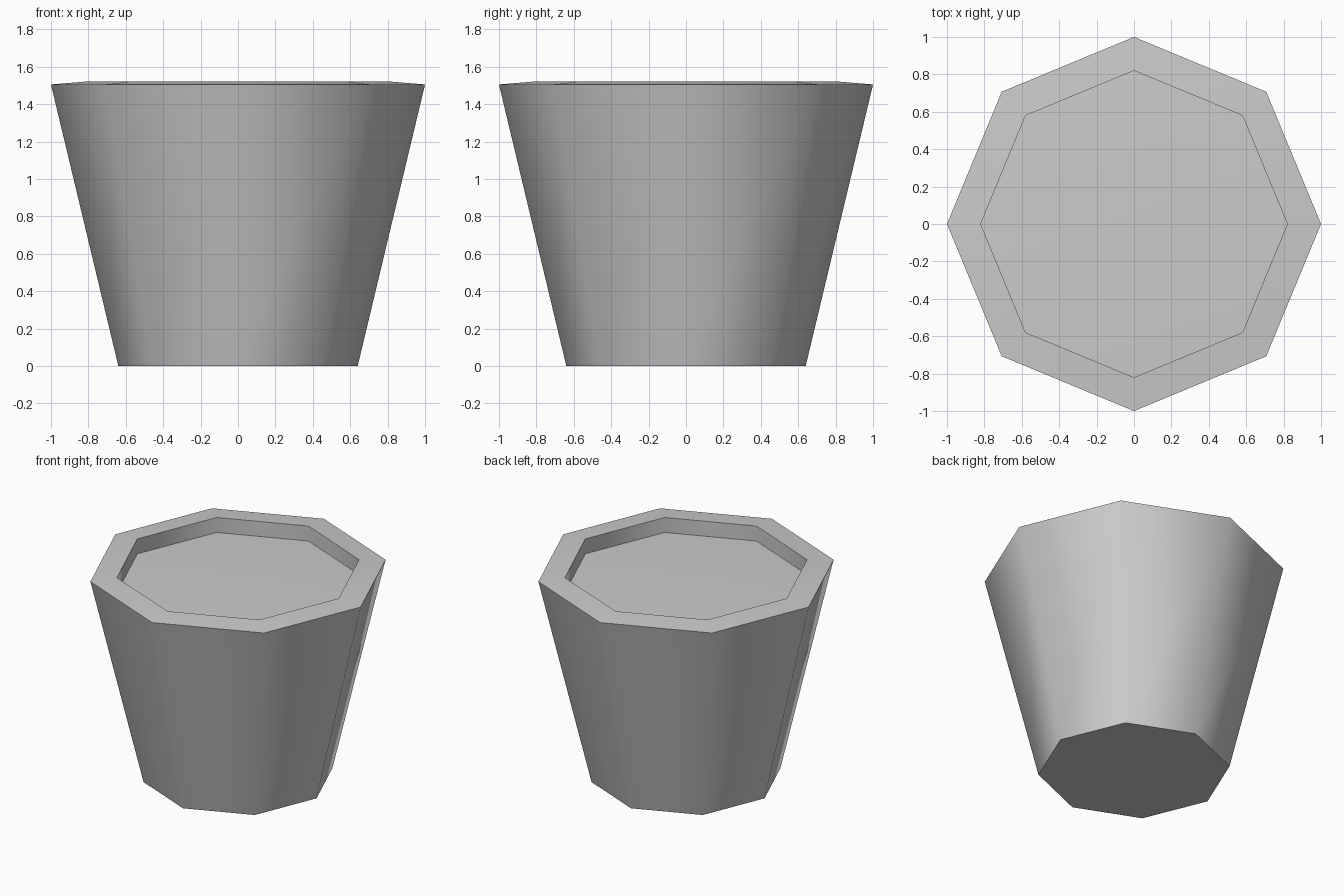
import bpy, bmesh, math

cube = bpy.data.objects.get("Cube")
if cube:
    bpy.data.objects.remove(cube, do_unlink=True)

SIDES = 8

grey = bpy.data.materials.new("light grey")
grey.use_nodes = True
colour = (0.6, 0.6, 0.6, 1)
grey.diffuse_color = colour
grey.node_tree.nodes["Principled BSDF"].inputs["Base Color"].default_value = colour


def ring(bm, radius, z):
    """Octagon of vertices with corners on the axes."""
    step = math.tau / SIDES
    return [bm.verts.new((radius * math.cos(i * step), radius * math.sin(i * step), z))
            for i in range(SIDES)]


# Tapered pot: base, outer wall, sloping rim, inner wall
bm = bmesh.new()
profile = [(0.64, 0), (1, 1.505), (0.82, 1.52), (0.82, 1.41)]
rings = [ring(bm, r, z) for r, z in profile]
bm.faces.new(rings[0][::-1])
for low, high in zip(rings, rings[1:]):
    for i in range(SIDES):
        j = (i + 1) % SIDES
        bm.faces.new((low[i], low[j], high[j], high[i]))

# Slightly domed fill inside the rim
centre = bm.verts.new((0, 0, 1.44))
for i in range(SIDES):
    bm.faces.new((rings[-1][i], rings[-1][(i + 1) % SIDES], centre))

mesh = bpy.data.meshes.new("pot")
bm.to_mesh(mesh)
bm.free()
mesh.materials.append(grey)
pot = bpy.data.objects.new("pot", mesh)
bpy.context.collection.objects.link(pot)

# Smooth round the sides, sharp at the rim and base
bpy.ops.object.select_all(action="DESELECT")
pot.select_set(True)
bpy.context.view_layer.objects.active = pot
bpy.ops.object.shade_smooth_by_angle(angle=math.radians(50))
